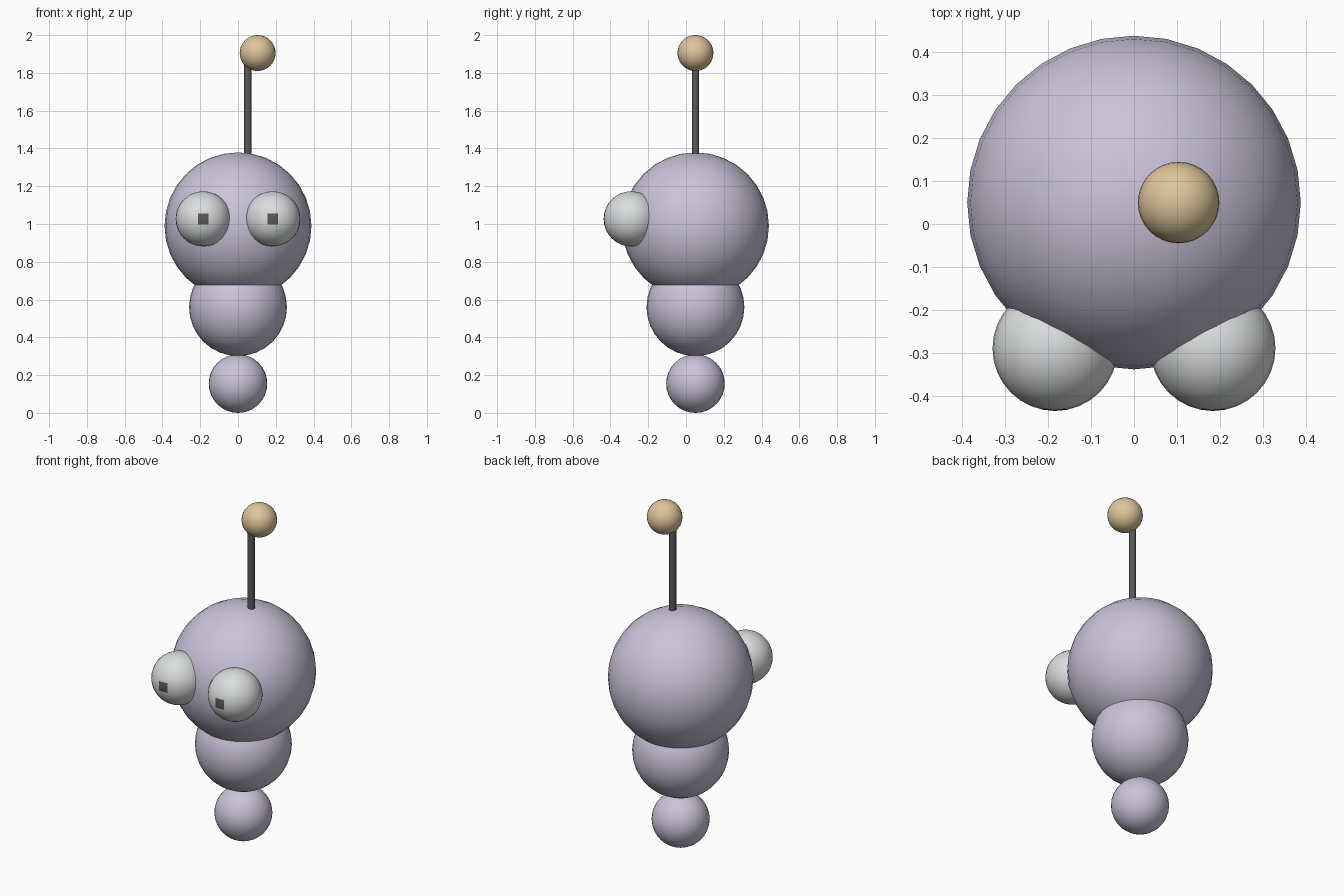
import bpy

cube = bpy.data.objects.get("Cube")
if cube:
    bpy.data.objects.remove(cube, do_unlink=True)


def material(name, color):
    m = bpy.data.materials.new(name)
    m.use_nodes = True
    m.diffuse_color = (*color, 1)
    m.node_tree.nodes["Principled BSDF"].inputs["Base Color"].default_value = (*color, 1)
    return m


lavender = material("lavender", (0.60, 0.55, 0.71))
white = material("pale_grey", (0.70, 0.72, 0.73))
dark = material("dark_grey", (0.10, 0.10, 0.10))
tan = material("tan", (0.73, 0.56, 0.33))


def finish(name, mat):
    ob = bpy.context.object
    ob.name = name
    ob.data.materials.append(mat)
    bpy.ops.object.shade_smooth_by_angle()
    return ob


def ball(name, radius, location, mat):
    bpy.ops.mesh.primitive_uv_sphere_add(segments=32, ring_count=16,
                                         radius=radius, location=location)
    return finish(name, mat)


# Stacked body, all on one vertical axis
AXIS_Y = 0.05
ball("lower_body", 0.155, (0, AXIS_Y, 0.155), lavender)
ball("upper_body", 0.259, (0, AXIS_Y, 0.56), lavender)
ball("head", 0.389, (0, AXIS_Y, 0.99), lavender)

# Eyes, with the four front faces as a square pupil
EYE_R = 0.146
for side, x in (("left", 0.184), ("right", -0.184)):
    eye = ball(side + "_eye", EYE_R, (x, -0.29, 1.027), white)
    eye.data.materials.append(dark)
    for face in eye.data.polygons:
        if face.center.y < -0.97 * EYE_R:
            face.material_index = 1

# Antenna: rod rising from the head, with an offset tip
bpy.ops.mesh.primitive_cylinder_add(vertices=32, radius=0.0195, depth=0.56,
                                    location=(0.052, AXIS_Y, 1.62))
finish("antenna_rod", dark)
ball("antenna_tip", 0.095, (0.104, AXIS_Y, 1.905), tan)
